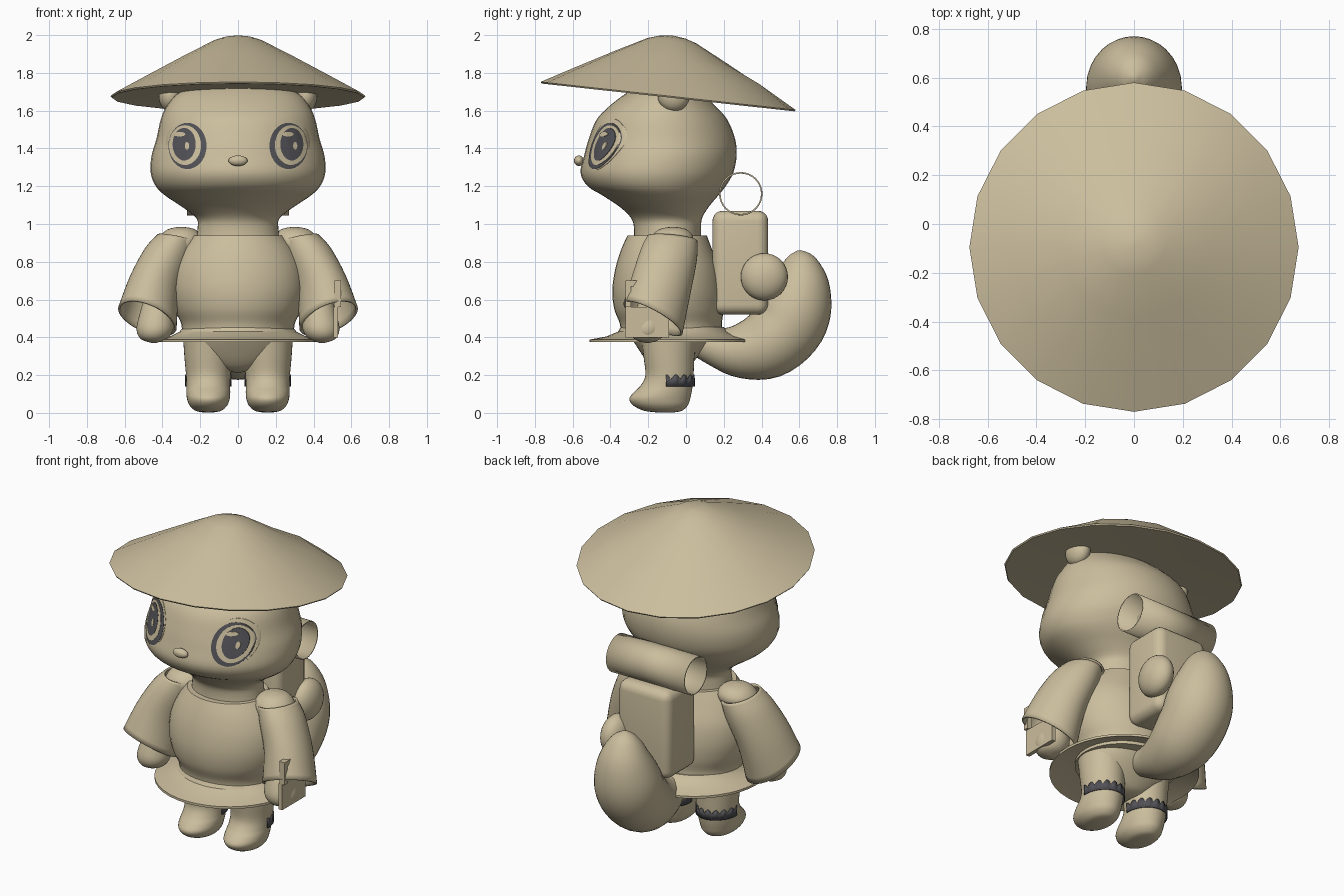
import bpy, bmesh, math
from mathutils import Vector
from mathutils.bvhtree import BVHTree

if "Cube" in bpy.data.objects:
    bpy.data.objects.remove(bpy.data.objects["Cube"])

TAU = math.tau


def material(name, rgb):
    m = bpy.data.materials.new(name)
    m.diffuse_color = (*rgb, 1)
    m.use_nodes = True
    m.node_tree.nodes["Principled BSDF"].inputs["Base Color"].default_value = m.diffuse_color
    return m


TAN = material("tan", (0.60, 0.515, 0.34))
DARK = material("dark_grey", (0.085, 0.085, 0.095))


def finish(name, bm, mat, angle=40):
    bmesh.ops.recalc_face_normals(bm, faces=bm.faces)
    me = bpy.data.meshes.new(name)
    bm.to_mesh(me)
    bm.free()
    ob = bpy.data.objects.new(name, me)
    bpy.context.collection.objects.link(ob)
    me.materials.append(mat)
    bpy.ops.object.select_all(action='DESELECT')
    ob.select_set(True)
    bpy.context.view_layer.objects.active = ob
    bpy.ops.object.shade_smooth_by_angle(angle=math.radians(angle))
    return ob


def skin(name, rings, mat=TAN, caps=True, closed=True, angle=40):
    """Bridge successive rings of points."""
    bm = bmesh.new()
    vs = [[bm.verts.new(p) for p in r] for r in rings]
    n = len(rings[0])
    for a, b in zip(vs, vs[1:]):
        for i in range(n if closed else n - 1):
            j = (i + 1) % n
            bm.faces.new((a[i], a[j], b[j], b[i]))
    if caps:
        bm.faces.new(vs[0])
        bm.faces.new(vs[-1])
    return finish(name, bm, mat, angle)


def smooth(keys, steps):
    """Catmull-Rom interpolation of tuples."""
    out = []
    for i in range(len(keys) - 1):
        p0, p1 = keys[max(i - 1, 0)], keys[i]
        p2, p3 = keys[i + 1], keys[min(i + 2, len(keys) - 1)]
        for k in range(steps):
            t = k / steps
            out.append(tuple(0.5 * (2 * b + (c - a) * t + (2 * a - 5 * b + 4 * c - d) * t * t
                                    + (3 * b - a - 3 * c + d) * t ** 3)
                             for a, b, c, d in zip(p0, p1, p2, p3)))
    return out + [keys[-1]]


def ellipse(cx, cy, z, rx, ry, tx=0, ty=0, n=40):
    """Horizontal ring whose plane may be tilted by tx, ty."""
    pts = []
    for i in range(n):
        dx, dy = rx * math.cos(TAU * i / n), ry * math.sin(TAU * i / n)
        pts.append((cx + dx, cy + dy, z + tx * dx + ty * dy))
    return pts


def loft(name, keys, steps=4, **kw):
    return skin(name, [ellipse(*k) for k in smooth(keys, steps)], **kw)


def profile(rows, cx=0):
    """Rows of z, half width, front y, back y."""
    return [(cx, (f + b) / 2, z, w, (b - f) / 2) for z, w, f, b in rows]


def ball(name, loc, size, mat=TAN):
    bm = bmesh.new()
    bmesh.ops.create_uvsphere(bm, u_segments=28, v_segments=16, radius=1)
    for v in bm.verts:
        v.co = Vector(loc) + Vector([a * b for a, b in zip(v.co, size)])
    return finish(name, bm, mat)


def box(name, lo, hi, bevel=0):
    bm = bmesh.new()
    bmesh.ops.create_cube(bm, size=1)
    for v in bm.verts:
        v.co = [(a + b) / 2 + c * (b - a) for a, b, c in zip(lo, hi, v.co)]
    if bevel:
        bmesh.ops.bevel(bm, geom=bm.edges[:], offset=bevel, segments=5, profile=0.5, affect='EDGES')
    return finish(name, bm, TAN)


def thicken(ob, t, offset=-1):
    m = ob.modifiers.new("thickness", 'SOLIDIFY')
    m.thickness, m.offset = t, offset


# Head and neck in one smooth form
head = loft("head", profile([
    (0.88, 0.23, -0.28, 0.08), (0.97, 0.215, -0.275, 0.08), (1.03, 0.22, -0.29, 0.085),
    (1.09, 0.295, -0.35, 0.12), (1.15, 0.385, -0.44, 0.17), (1.20, 0.435, -0.52, 0.21),
    (1.27, 0.462, -0.558, 0.25), (1.36, 0.458, -0.54, 0.268), (1.45, 0.432, -0.515, 0.26),
    (1.55, 0.41, -0.475, 0.22), (1.62, 0.38, -0.41, 0.16), (1.69, 0.32, -0.32, 0.08),
    (1.74, 0.2, -0.23, 0.0), (1.765, 0.03, -0.14, -0.08)]))
ball("nose", (0, -0.567, 1.335), (0.05, 0.026, 0.028))

# Eye plates laid on the surface of the head
bvh = BVHTree.FromObject(head, bpy.context.evaluated_depsgraph_get())


def eye_plate(name, cx, cz, rx, rz, lift, mat):
    rings = []
    for k in range(9):
        f = max(k, 0.05) / 8
        ring = []
        for i in range(36):
            a = TAU * i / 36
            hit, nor, _, _ = bvh.ray_cast(Vector((cx + f * rx * math.cos(a), -2, cz + f * rz * math.sin(a))),
                                          Vector((0, 1, 0)))
            ring.append(hit + nor * lift)
        rings.append(ring)
    rings.append([p + Vector((0, lift, 0)) for p in rings[-1]])
    skin(name, rings, mat, caps=False)


for s in (1, -1):
    eye_plate("eye_rim", s * 0.268, 1.42, 0.112, 0.135, 0.003, TAN)
    eye_plate("eye_outer", s * 0.265, 1.412, 0.1, 0.122, 0.005, DARK)
    eye_plate("eye_ring", s * 0.277, 1.416, 0.084, 0.105, 0.007, TAN)
    eye_plate("pupil", s * 0.28, 1.42, 0.06, 0.086, 0.009, DARK)
    eye_plate("eye_highlight", s * 0.28 - 0.022, 1.472, 0.03, 0.012, 0.012, TAN)
    eye_plate("eye_glint", s * 0.28 + 0.016, 1.41, 0.011, 0.02, 0.012, TAN)
    ball("ear", (s * 0.36, -0.065, 1.68), (0.06, 0.085, 0.085))

# Straw hat: tilted twenty-sided cone, closed below, with one buckled stretch at the back
rings = []
for r, h in ((0.01, 0.319), (0.07, 0.311), (0.13, 0.292), (0.3, 0.204), (0.5, 0.096),
             (0.675, 0.0), (0.67, -0.008), (0.35, 0.012), (0.1, 0.02)):
    ring = []
    for i in range(20):
        a = TAU * i / 20 - math.pi / 2
        x, y = r * math.cos(a), -0.095 + r * math.sin(a)
        buckle = 0.02 if r == 0.5 and 0.6 < a < 1.3 else 0
        ring.append((x, y + 0.025 * (1 - r / 0.675), 1.678 - 0.11 * (y + 0.095) + h + buckle))
    rings.append(ring)
skin("hat", rings, angle=50)

# Robe, flared hem and pelvis
loft("robe", profile([
    (0.40, 0.30, -0.345, 0.20), (0.47, 0.30, -0.35, 0.19), (0.55, 0.335, -0.38, 0.20),
    (0.65, 0.355, -0.39, 0.20), (0.76, 0.345, -0.375, 0.18), (0.86, 0.30, -0.345, 0.14),
    (0.94, 0.24, -0.31, 0.11)]))
loft("hem", profile([
    (0.425, 0.28, -0.33, 0.19), (0.374, 0.425, -0.51, 0.34), (0.388, 0.425, -0.51, 0.34),
    (0.405, 0.36, -0.42, 0.27), (0.43, 0.31, -0.36, 0.22), (0.455, 0.29, -0.345, 0.20)]),
    steps=1, angle=30)
loft("pelvis", profile([
    (0.215, 0.02, -0.10, -0.05), (0.23, 0.10, -0.16, 0.0), (0.27, 0.2, -0.205, 0.04),
    (0.35, 0.275, -0.26, 0.10), (0.45, 0.29, -0.32, 0.16)]))

# Legs with a ragged dark band round the back of each ankle
LEG = [(0.003, 0.03, -0.16, -0.06), (0.012, 0.07, -0.225, -0.02), (0.04, 0.1, -0.28, 0.01),
       (0.075, 0.113, -0.3, 0.022), (0.11, 0.116, -0.275, 0.03), (0.145, 0.115, -0.24, 0.035),
       (0.20, 0.118, -0.215, 0.04), (0.30, 0.127, -0.225, 0.045), (0.42, 0.135, -0.24, 0.06)]
for s in (1, -1):
    loft("leg", profile(LEG, s * 0.157))
    rows = [[], []]
    for i in range(37):
        a = math.radians(-4 + 188 * i / 36)
        for row, z in zip(rows, (0.14, (0.203, 0.198, 0.178, 0.192)[i % 4])):
            row.append((s * 0.157 + 0.121 * math.cos(a), -0.096 + 0.14 * math.sin(a), z))
    thicken(skin("ankle_band", rows, DARK, caps=False, closed=False), 0.005, 0)

# Arms inside wide open sleeves
for s in (1, -1):
    loft("arm", [(s * x, y, z, r, r) for x, y, z, r in (
        (0.30, -0.07, 0.985, 0.01), (0.30, -0.07, 0.97, 0.075), (0.305, -0.075, 0.92, 0.115),
        (0.32, -0.09, 0.84, 0.1), (0.39, -0.13, 0.68, 0.085), (0.43, -0.185, 0.52, 0.092),
        (0.44, -0.2, 0.44, 0.097), (0.445, -0.205, 0.39, 0.068), (0.445, -0.205, 0.37, 0.01))])
    sleeve = loft("sleeve", [
        (s * 0.325, -0.072, 0.925, 0.1, 0.132, s * 0.2, -0.1),
        (s * 0.37, -0.09, 0.84, 0.122, 0.148, s * 0.25, -0.2),
        (s * 0.44, -0.13, 0.68, 0.132, 0.153, s * 0.3, -0.35),
        (s * 0.48, -0.175, 0.50, 0.155, 0.157, s * 0.33, -0.5)], caps=False)
    thicken(sleeve, 0.012)

# Folded tag hanging by one hand
box("tag_panel", (0.505, -0.32, 0.40), (0.53, -0.09, 0.56))
box("tag_stem", (0.51, -0.32, 0.56), (0.545, -0.29, 0.70))
box("tag_top", (0.51, -0.32, 0.67), (0.545, -0.21, 0.70))

# Backpack, side pouch and open bedroll
box("backpack", (-0.18, 0.14, 0.52), (0.18, 0.435, 1.07), 0.055)
ball("side_pouch", (0.185, 0.415, 0.72), (0.08, 0.125, 0.125))
roll = skin("bedroll", [[(x, 0.29 + 0.115 * math.cos(TAU * i / 32), 1.16 + 0.115 * math.sin(TAU * i / 32))
                         for i in range(32)] for x in (-0.27, 0.27)], caps=False)
thicken(roll, 0.008)

# Thick curling tail
path = smooth([(0.02, 0.40, 0.07), (0.15, 0.35, 0.10), (0.28, 0.33, 0.145), (0.42, 0.36, 0.184),
               (0.53, 0.45, 0.195), (0.58, 0.56, 0.192), (0.605, 0.68, 0.158), (0.605, 0.78, 0.108),
               (0.6, 0.835, 0.06), (0.597, 0.86, 0.01)], 4)
rings = []
for k, (y, z, r) in enumerate(path):
    a, b = path[max(k - 1, 0)], path[min(k + 1, len(path) - 1)]
    t = Vector((0, b[0] - a[0], b[1] - a[1])).normalized()
    side = Vector((0, -t.z, t.y))
    rings.append([Vector((0, y, z)) + r * (math.cos(TAU * i / 32) * Vector((1, 0, 0))
                                           + math.sin(TAU * i / 32) * side) for i in range(32)])
skin("tail", rings)
